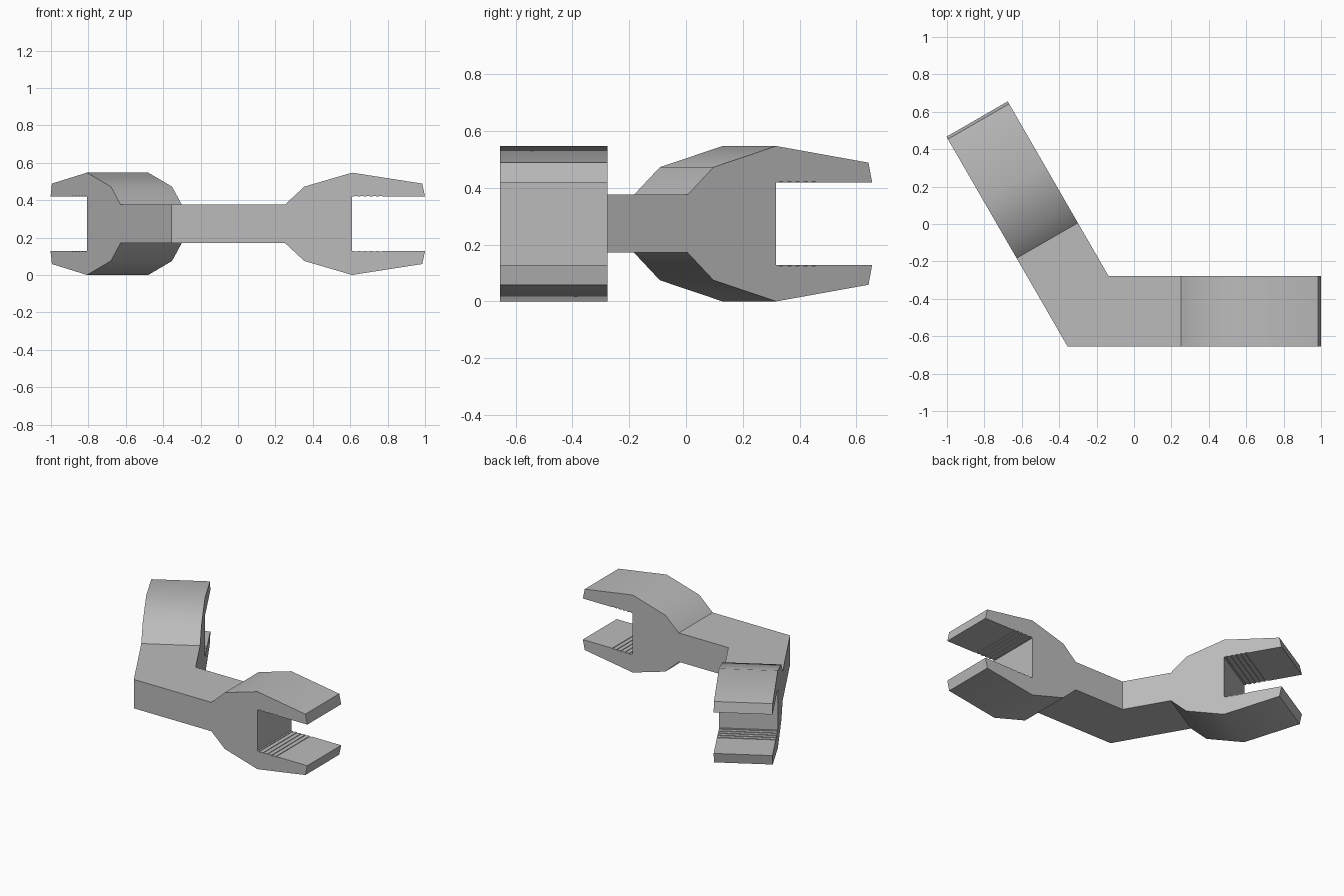
import bpy, bmesh
from math import radians, tan
from mathutils import Vector

default = bpy.data.objects.get("Cube")
if default:
    bpy.data.objects.remove(default)

WIDTH, MID = 0.378, 0.2735          # width of each arm, mid height
CORNER = Vector((-0.355, -0.655, 0))  # outer corner of the bend
LENGTH = 1.355


def jaw_profile(length):
    """Half outline of one arm: (distance along, height from middle)."""
    outer = [(0, 0.102), (length - 0.75, 0.102), (length - 0.645, 0.199),
             (length - 0.39, 0.2735), (length - 0.015, 0.215), (length, 0.145)]
    # shallow grip grooves on the inner jaw face
    grooves = []
    for i in range(5):
        u = length - 0.23 - i * 0.033
        grooves += [(u, 0.145), (u, 0.149), (u - 0.016, 0.149), (u - 0.016, 0.145)]
    return outer + grooves + [(length - 0.39, 0.145)]


def add_arm(bm, length, along, across):
    """Extrude the mirrored outline across the arm, mitred at the bend."""
    half = jaw_profile(length)
    outline = half + [(u, -h) for u, h in reversed(half)]
    mitre = WIDTH * tan(radians(30))
    sides = []
    for v in (0, WIDTH):
        ring = []
        for u, h in outline:
            start = mitre if (u == 0 and v) else 0
            p = CORNER + along * (u + start) + across * v
            ring.append(bm.verts.new((p.x, p.y, MID + h)))
        bm.faces.new(ring)
        sides.append(ring)
    a, b = sides
    # the last pair is left open, where the two arms meet
    for i in range(len(a) - 1):
        bm.faces.new((a[i], a[i + 1], b[i + 1], b[i]))


bm = bmesh.new()
add_arm(bm, LENGTH, Vector((1, 0, 0)), Vector((0, 1, 0)))
add_arm(bm, LENGTH - 0.06, Vector((-0.5, 0.866, 0)), Vector((0.866, 0.5, 0)))
bmesh.ops.remove_doubles(bm, verts=bm.verts, dist=0.001)
bmesh.ops.recalc_face_normals(bm, faces=bm.faces)
mesh = bpy.data.meshes.new("bent_wrench")
bm.to_mesh(mesh)
bm.free()

wrench = bpy.data.objects.new("bent_wrench", mesh)
bpy.context.collection.objects.link(wrench)

# plain grey finish
grey = bpy.data.materials.new("grey")
grey.use_nodes = True
grey.diffuse_color = (0.5, 0.5, 0.5, 1)
grey.node_tree.nodes["Principled BSDF"].inputs["Base Color"].default_value = (0.5, 0.5, 0.5, 1)
mesh.materials.append(grey)

bpy.ops.object.select_all(action="DESELECT")
wrench.select_set(True)
bpy.context.view_layer.objects.active = wrench
bpy.ops.object.shade_smooth_by_angle(angle=radians(30))
